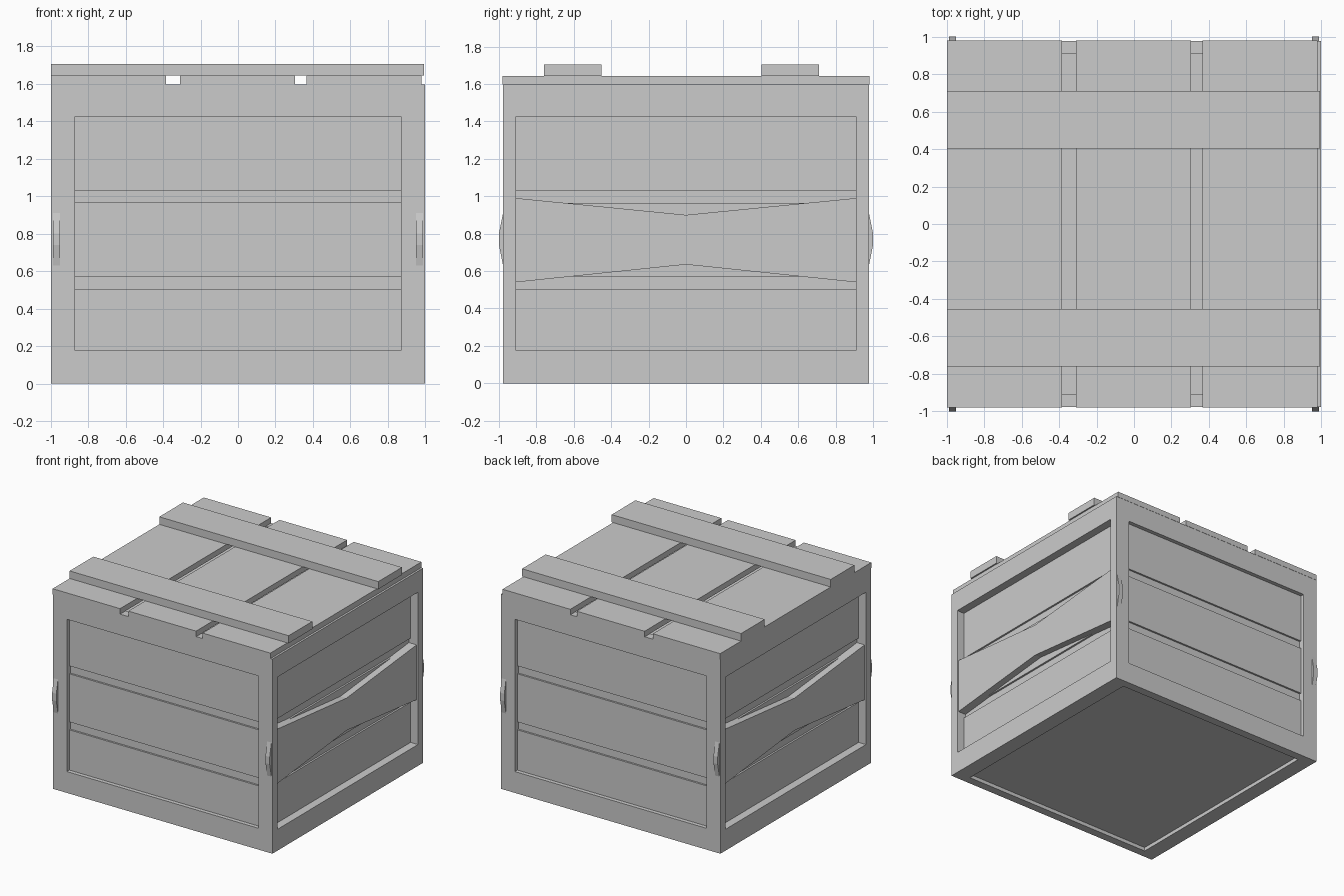
import bpy, bmesh

if "Cube" in bpy.data.objects:
    bpy.data.objects.remove(bpy.data.objects["Cube"])

def make(name, bm):
    bmesh.ops.recalc_face_normals(bm, faces=bm.faces)
    me = bpy.data.meshes.new(name)
    bm.to_mesh(me)
    bm.free()
    ob = bpy.data.objects.new(name, me)
    bpy.context.collection.objects.link(ob)
    return ob

def box(name, x0, x1, y0, y1, z0, z1):
    bm = bmesh.new()
    bmesh.ops.create_cube(bm, size=1)
    for v in bm.verts:
        v.co = (x1 if v.co.x > 0 else x0, y1 if v.co.y > 0 else y0, z1 if v.co.z > 0 else z0)
    return make(name, bm)

def prism(name, profile, x0, x1):
    # extrude a (y, z) profile along x
    bm = bmesh.new()
    f = bm.faces.new([bm.verts.new((x0, y, z)) for y, z in profile])
    ext = bmesh.ops.extrude_face_region(bm, geom=[f])["geom"]
    vs = [g for g in ext if isinstance(g, bmesh.types.BMVert)]
    bmesh.ops.translate(bm, verts=vs, vec=(x1 - x0, 0, 0))
    return make(name, bm)

def frame(name, outer, inner, z0, z1):
    # rectangular ring of four beams
    (ox, oy), (ix, iy) = outer, inner
    bm = bmesh.new()
    sg = [(-1, -1), (1, -1), (1, 1), (-1, 1)]
    rings = [[bm.verts.new((sx * a, sy * b, z)) for sx, sy in sg]
             for a, b, z in ((ox, oy, z0), (ox, oy, z1), (ix, iy, z1), (ix, iy, z0))]
    for r in range(4):
        for k in range(4):
            a, b = rings[r], rings[(r + 1) % 4]
            bm.faces.new((a[k], a[(k + 1) % 4], b[(k + 1) % 4], b[k]))
    return make(name, bm)

W, D, H = 0.997, 0.978, 1.597      # half width, half depth, body height
IX, IY = 0.87, 0.91                # window half widths
Z0, Z1 = 0.175, 1.425              # window bottom and top

# Inner core, seen in the grooves and under the box
box("inner_core", -0.915, 0.915, -0.93, 0.93, 0.03, 1.55)

# Outer frame: bottom and top rails, corner posts
frame("bottom_rails", (W, D), (IX, IY), 0, Z0)
frame("top_rails", (W, D), (IX, IY), Z1, H)
for sx in (-1, 1):
    for sy in (-1, 1):
        xs, ys = sorted((sx * IX, sx * W)), sorted((sy * IY, sy * D))
        box("corner_post", *xs, *ys, Z0, Z1)

# Recessed wall planks on all four sides
for z0, z1 in ((Z0, 0.505), (0.57, 0.965), (1.03, Z1)):
    for s in (-1, 1):
        box("wall_plank", -IX, IX, *sorted((s * 0.9, s * 0.945)), z0, z1)
        box("side_plank", *sorted((s * 0.88, s * 0.93)), -IY, IY, z0, z1)

# Bow-tie braces on the left and right sides
brace = [(-IY, 0.54), (0, 0.635), (IY, 0.54), (IY, 0.99), (0, 0.90), (-IY, 0.99)]
for s in (-1, 1):
    prism("side_brace", brace, s * 0.90, s * 0.985)

# Lid boards and the two cross battens
for x0, x1 in ((-0.997, -0.385), (-0.31, 0.305), (0.365, 0.98)):
    box("lid_board", x0, x1, -0.98, 0.98, H, 1.643)
for y0, y1 in ((-0.76, -0.453), (0.403, 0.71)):
    box("lid_batten", -0.997, 0.992, y0, y1, 1.643, 1.705)

# Small clips on the front and back corner posts
for sx in (-1, 1):
    for sy in (-1, 1):
        prof = [(sy * 0.97, 0.59), (sy * 1.0, 0.74), (sy * 1.0, 0.80), (sy * 0.97, 0.95)]
        prism("corner_clip", prof, sx * 0.95, sx * 0.988)
